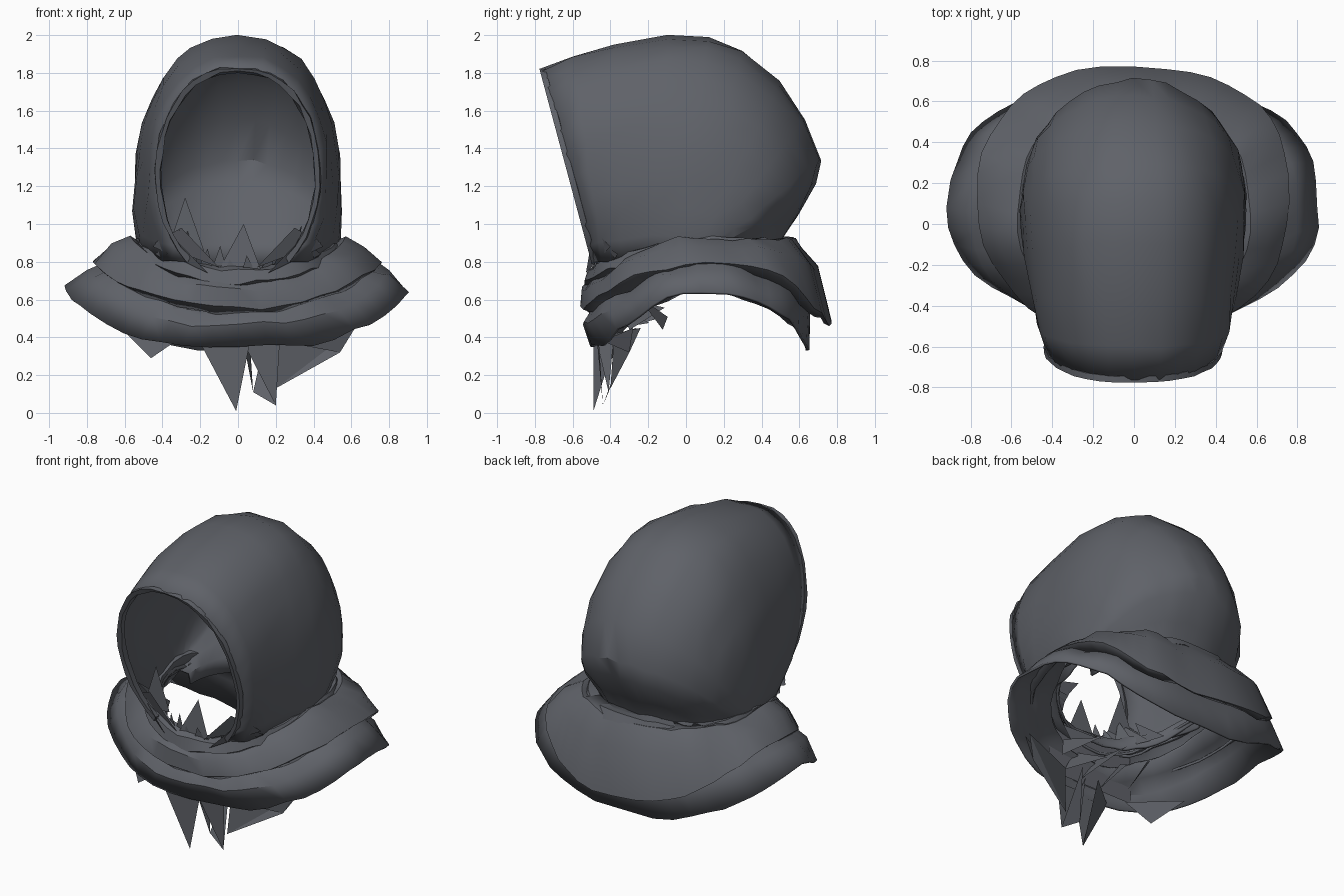
import bpy, bmesh, math, random
from mathutils import Vector

if "Cube" in bpy.data.objects:
    bpy.data.objects.remove(bpy.data.objects["Cube"])

random.seed(4)

cloth = bpy.data.materials.new("charcoal cloth")
cloth.diffuse_color = (0.115, 0.122, 0.14, 1)
cloth.use_nodes = True
cloth.node_tree.nodes["Principled BSDF"].inputs["Base Color"].default_value = cloth.diffuse_color


def make(name, verts, faces, thick=0.0, angle=40):
    me = bpy.data.meshes.new(name)
    me.from_pydata(verts, [], faces)
    bm = bmesh.new()
    bm.from_mesh(me)
    bmesh.ops.recalc_face_normals(bm, faces=bm.faces)
    bm.to_mesh(me)
    bm.free()
    ob = bpy.data.objects.new(name, me)
    bpy.context.collection.objects.link(ob)
    me.materials.append(cloth)
    if thick:
        m = ob.modifiers.new("thickness", "SOLIDIFY")
        m.thickness, m.offset = thick, -1
    bpy.ops.object.select_all(action="DESELECT")
    ob.select_set(True)
    bpy.context.view_layer.objects.active = ob
    bpy.ops.object.shade_smooth_by_angle(angle=math.radians(angle))
    return ob


def grid_faces(rows, cols, closed):
    out = []
    for r in range(rows - 1):
        for c in range(cols if closed else cols - 1):
            d = (c + 1) % cols
            out.append((r * cols + c, r * cols + d, (r + 1) * cols + d, (r + 1) * cols + c))
    return out


def spow(v, e):
    return math.copysign(abs(v) ** e, v)


# Hood: arches fanned from the face opening over the crown to the nape
# (base y, base z, crown y, crown z, half width, start angle, roundness)
ARCHES = [
    (-.49, .80, -.765, 1.825, .43, -56, .84), (-.44, .80, -.60, 1.89, .475, -46, .82),
    (-.34, .80, -.38, 1.955, .50, -38, .80), (-.20, .80, -.10, 2.0, .53, -32, .80),
    (-.08, .80, .12, 1.99, .55, -28, .82), (.0, .80, .30, 1.92, .555, -26, .88),
    (.04, .81, .50, 1.76, .55, -24, .95), (.07, .82, .63, 1.56, .54, -18, 1),
    (.09, .83, .71, 1.34, .52, -12, 1), (.10, .83, .69, 1.22, .505, -8, 1),
    (.11, .83, .59, 1.05, .475, -4, .95), (.12, .82, .49, .89, .45, 0, .9),
    (.12, .76, .47, .78, .44, 0, .9)]
N = 23


def arch(by, bz, ty, tz, w, a0, e, n=N):
    pts, s0 = [], math.sin(math.radians(a0))
    for i in range(n):
        a = math.radians(a0 + (180 - 2 * a0) * i / (n - 1))
        f = (math.sin(a) - s0) / (1 - s0)
        pts.append(Vector((w * spow(math.cos(a), e), by + (ty - by) * f, bz + (tz - bz) * f)))
    return pts


hood = []
for k, p in enumerate(ARCHES):
    for v in arch(*p):
        if 0 < k < 11:   # slight creases in the cloth
            v += Vector([random.uniform(-.009, .009) for _ in range(3)])
        hood.append(v)
make("hood", hood, grid_faces(len(ARCHES), N, False), .015, 30)

# Turned hem around the face opening
rim = arch(*ARCHES[0], n=31)
mid = Vector((0, -.63, 1.32))
verts = []
for i, p in enumerate(rim):
    out = (p - mid).normalized()
    for side, fwd in ((.008, .02), (.004, -.012), (-.022, -.008), (-.026, .03)):
        verts.append(p + out * side + Vector((0, fwd, 0)) + out * random.uniform(-.007, .007))
make("opening_hem", verts, grid_faces(len(rim), 4, True), angle=30)


# Draped layers: rings of (half width, front y, back y, front z, side z, back z)
def drape(name, rings, wob, phase, pf, pb, eb, cols=44):
    vs = []
    for k, (sx, yf, yb, zf, zs, zb) in enumerate(rings):
        for c in range(cols):
            a = math.tau * c / cols
            s = math.sin(a)
            front = s < 0
            end, p = (zf, pf) if front else (zb, pb)
            fold = math.sin(5 * a + phase + k) + .6 * math.sin(11 * a + 2 * phase - k)
            g = min(1 + wob * fold * .6, 1.01)
            e = .92 if front else eb   # the back is squarer than the front
            vs.append((sx * spow(math.cos(a), e) * g,
                       (yf + yb) / 2 + (yb - yf) / 2 * spow(s, e) * g,
                       zs + (end - zs) * abs(s) ** p
                       + wob * .6 * fold + random.uniform(-.009, .009)))
    return make(name, vs, grid_faces(len(rings), cols, True), .015, 35)


drape("lower_cape", [
    (.56, -.43, .55, .58, .84, .74), (.68, -.50, .62, .53, .82, .66),
    (.80, -.54, .66, .46, .76, .53), (.91, -.50, .66, .335, .655, .34)],
    .022, .6, 1.35, 2, .74)
drape("upper_cape", [
    (.48, -.42, .50, .66, .88, .92), (.57, -.50, .60, .70, .93, .90),
    (.67, -.55, .70, .65, .89, .77), (.765, -.56, .77, .56, .80, .47),
    (.71, -.51, .73, .53, .75, .47)], .018, 2.1, 1.6, 2, .8)
drape("neck_roll", [
    (.49, -.38, .47, .68, .84, .84), (.49, -.45, .51, .78, .91, .92),
    (.54, -.52, .58, .76, .92, .92), (.57, -.54, .61, .69, .87, .86),
    (.53, -.48, .56, .66, .84, .86)], .014, 4.0, 1.6, 1.8, .84)

# Torn points hanging below the front hem
TORN = [
    ((-.20, -.49, .37), (.06, -.49, .36), (-.01, -.49, .01)),
    ((-.20, -.49, .37), (-.02, -.36, .42), (-.01, -.49, .01)),
    ((.03, -.47, .37), (.22, -.46, .36), (.20, -.44, .04)),
    ((.06, -.38, .42), (.03, -.47, .37), (.08, -.41, .11)),
    ((.08, -.41, .11), (.15, -.30, .42), (.20, -.44, .04)),
    ((.20, -.40, .13), (.22, -.38, .42), (.62, -.24, .45)),
    ((.20, -.40, .13), (.54, -.30, .32), (.62, -.24, .45)),
    ((.22, -.44, .38), (.54, -.30, .32), (.62, -.28, .45)),
    ((-.62, -.26, .45), (-.30, -.44, .40), (-.46, -.39, .29))]
make("torn_points", [v for t in TORN for v in t],
     [(3 * i, 3 * i + 1, 3 * i + 2) for i in range(len(TORN))])

# Ragged cloth gathered under the chin, fanned inside and above the collar
verts, faces = [], []


def shard(a, b, tip):
    n = len(verts)
    verts.extend((a, b, tip))
    faces.append((n, n + 1, n + 2))


for i in range(13):
    a = math.radians(205 + 130 * i / 12)
    b = a + math.radians(16)
    p, q = [(.42 * math.cos(t), .06 + .54 * math.sin(t), .68 + .10 * abs(math.cos(t)))
            for t in (a, b)]
    m = math.cos((a + b) / 2)
    shard(p, q, (.46 * m + random.uniform(-.04, .04), random.uniform(-.50, -.45),
                 .79 + .22 * abs(m) + random.uniform(-.02, .07)))
    if i % 2:      # inward folds below the collar
        shard((p[0], p[1], .62), (q[0], q[1], .44),
              (p[0] * .6, random.uniform(-.25, -.08), random.uniform(.40, .56)))
shard((-.38, -.45, .84), (-.18, -.46, .86), (-.28, -.46, 1.14))
shard((-.1, -.48, .76), (.12, -.48, .76), (.03, -.46, 1.0))
for s in (-1, 1):  # gathers joining the hood edges to the collar
    shard((s * .44, -.42, .90), (s * .30, -.50, .98), (s * .10, -.50, .77))
    shard((s * .45, -.40, .88), (s * .38, -.49, .97), (s * .16, -.53, .74))
    shard((s * .44, -.36, .84), (s * .34, -.48, .92), (s * .22, -.46, .72))

# Inner neck panel closing the gap behind the collar front
for i in range(8):
    x0, x1 = -.32 + .08 * i, -.24 + .08 * i
    shard((x0, -.42, .76), (x1, -.42, .76), ((x0 + x1) / 2, -.46, .42))
    shard((x0, -.42, .76), ((x0 + x1) / 2 - .08, -.46, .42), ((x0 + x1) / 2, -.46, .42))
make("chin_shards", verts, faces)
